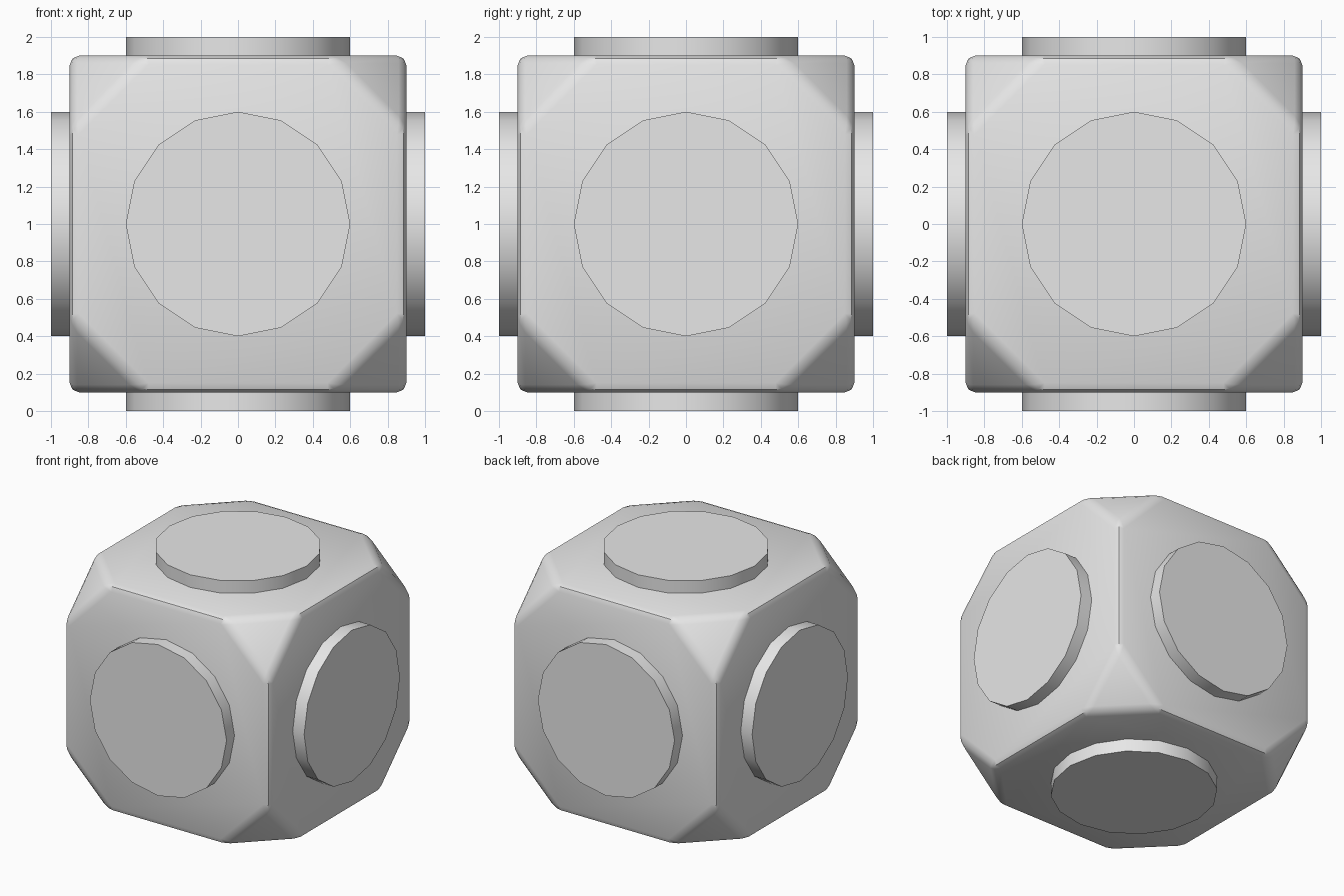
import bpy, bmesh, math
from mathutils import Vector, Matrix

if "Cube" in bpy.data.objects:
    bpy.data.objects.remove(bpy.data.objects["Cube"])

CENTRE = Vector((0, 0, 1))

grey = bpy.data.materials.new("light grey")
grey.diffuse_color = (0.8, 0.8, 0.8, 1)
grey.use_nodes = True
grey.node_tree.nodes["Principled BSDF"].inputs["Base Color"].default_value = grey.diffuse_color


def finish(name, bm):
    """Turn a bmesh into a smooth-shaded object with sharp edges kept."""
    bmesh.ops.recalc_face_normals(bm, faces=bm.faces[:])
    for f in bm.faces:
        f.smooth = True
    me = bpy.data.meshes.new(name)
    bm.to_mesh(me)
    bm.free()
    me.set_sharp_from_angle(angle=math.radians(30))
    me.materials.append(grey)
    ob = bpy.data.objects.new(name, me)
    bpy.context.collection.objects.link(ob)
    return ob


# Body: cube with cut corners and softened edges
bm = bmesh.new()
bmesh.ops.create_cube(bm, size=1.8, matrix=Matrix.Translation(CENTRE))
bmesh.ops.bevel(bm, geom=bm.verts[:], offset=0.4, offset_type='OFFSET',
                segments=1, affect='VERTICES')
bmesh.ops.bevel(bm, geom=bm.edges[:], offset=0.05, offset_type='OFFSET',
                segments=2, profile=0.5, affect='EDGES')
finish("body", bm)

# Raised round disc on each of the six sides
SIDES = {"front": (0, -1, 0), "back": (0, 1, 0), "left": (-1, 0, 0),
         "right": (1, 0, 0), "top": (0, 0, 1), "bottom": (0, 0, -1)}
for side, d in SIDES.items():
    d = Vector(d)
    rot = Vector((0, 0, 1)).rotation_difference(d).to_matrix().to_4x4()
    bm = bmesh.new()
    bmesh.ops.create_cone(bm, cap_ends=True, segments=16, radius1=0.6,
                          radius2=0.6, depth=0.2,
                          matrix=Matrix.Translation(CENTRE + d * 0.9) @ rot)
    finish(side + "_disc", bm)
